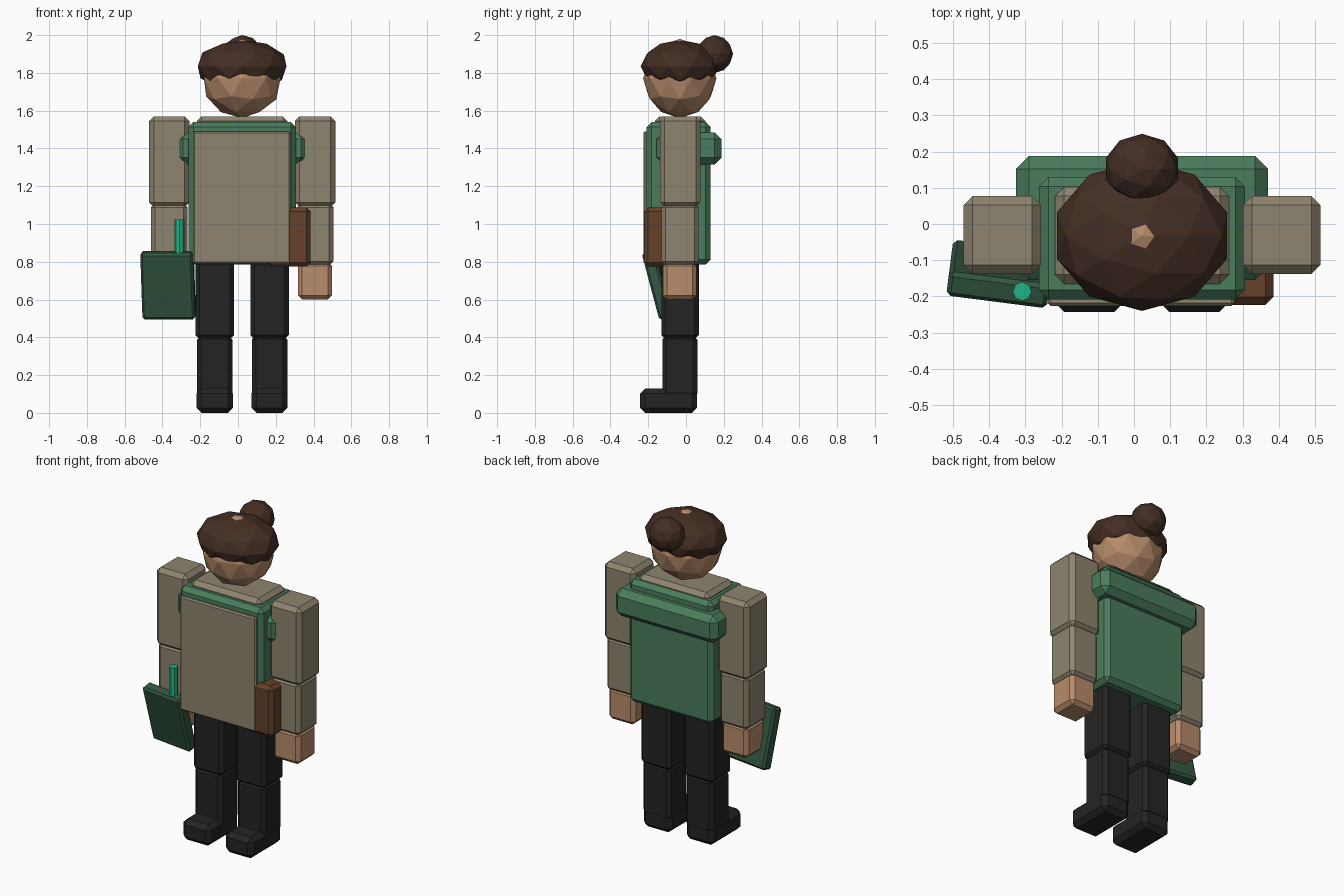
import bpy
import bmesh
import math
from mathutils import Matrix, Vector

cube = bpy.data.objects.get("Cube")
if cube:
    bpy.data.objects.remove(cube, do_unlink=True)

CX = 0.022  # the body's centre line


def linear(c):
    c /= 255
    return c / 12.92 if c <= 0.04045 else ((c + 0.055) / 1.055) ** 2.4


def material(name, *rgb):
    color = tuple(linear(c) for c in rgb) + (1.0,)
    mat = bpy.data.materials.new(name)
    mat.use_nodes = True
    mat.diffuse_color = color
    mat.node_tree.nodes["Principled BSDF"].inputs["Base Color"].default_value = color
    return mat


khaki = material("khaki cloth", 142, 133, 110)
green = material("green canvas", 74, 124, 92)
dark_green = material("dark green cover", 50, 86, 63)
brown = material("brown leather", 100, 65, 42)
skin = material("skin", 184, 140, 107)
hair_brown = material("hair brown", 68, 46, 36)
black = material("black cloth", 36, 36, 36)
teal = material("teal", 34, 178, 134)


def finish(name, bm, mat):
    mesh = bpy.data.meshes.new(name)
    bm.to_mesh(mesh)
    bm.free()
    mesh.materials.append(mat)
    obj = bpy.data.objects.new(name, mesh)
    bpy.context.collection.objects.link(obj)
    return obj


def box(name, mat, x, y, z, bevel=0.022):
    """Chamfered block spanning the given (low, high) ranges."""
    spans = (x, y, z)
    bm = bmesh.new()
    bmesh.ops.create_cube(bm, size=1)
    bmesh.ops.scale(bm, vec=[b - a for a, b in spans], verts=bm.verts)
    bmesh.ops.bevel(bm, geom=bm.edges[:], offset=bevel, segments=1,
                    affect='EDGES', profile=0.5)
    obj = finish(name, bm, mat)
    obj.location = [(a + b) / 2 for a, b in spans]
    return obj


def ball(name, mat, center, radii):
    """Faceted ellipsoid."""
    bm = bmesh.new()
    bmesh.ops.create_icosphere(bm, subdivisions=2, radius=1)
    bmesh.ops.scale(bm, vec=radii, verts=bm.verts)
    obj = finish(name, bm, mat)
    obj.location = center
    return obj


def centred(half):
    return (CX - half, CX + half)


# Limbs, one set per side
for side, sign in (("left", 1), ("right", -1)):
    def limb(part, mat, offset, half, y, z, bevel=0.022):
        mid = CX + sign * offset
        box(f"{side}_{part}", mat, (mid - half, mid + half), y, z, bevel)

    limb("thigh", black, 0.145, 0.102, (-0.13, 0.068), (0.39, 0.86))
    limb("shin", black, 0.145, 0.094, (-0.125, 0.06), (0.08, 0.41))
    limb("shoe", black, 0.145, 0.096, (-0.243, 0.058), (0, 0.13), 0.027)
    limb("upper_arm", khaki, 0.386, 0.107, (-0.138, 0.077), (1.09, 1.57), 0.025)
    limb("forearm", khaki, 0.386, 0.097, (-0.13, 0.066), (0.78, 1.11))
    limb("hand", skin, 0.386, 0.09, (-0.123, 0.056), (0.6, 0.8))

# Torso, vest, front panel and shoulder roll
box("torso", khaki, centred(0.24), (-0.165, 0.102), (0.8, 1.57), 0.025)
box("vest", green, centred(0.284), (-0.208, 0.13), (0.785, 1.54), 0.026)
box("front_panel", khaki, (-0.238, 0.277), (-0.226, -0.195), (0.79, 1.49), 0.008)
box("shoulder_roll", green, centred(0.348), (-0.155, 0.188), (1.315, 1.485), 0.036)

# Hip pouch
box("hip_pouch", brown, (0.15, 0.385), (-0.223, -0.09), (0.775, 1.088))

# Head, hair and bun
ball("head", skin, (CX, -0.033, 1.77), (0.213, 0.194, 0.209))
ball("hair", hair_brown, (CX, -0.032, 1.835), (0.247, 0.208, 0.14))
ball("hair_bun", hair_brown, (CX, 0.152, 1.9), (0.105, 0.097, 0.1))

# Book held at the right hand, leaning forward at the top
book = box("book", dark_green, (-0.51, -0.23), (-0.173, -0.103), (0.495, 0.858), 0.012)
book.rotation_euler = (math.radians(15), 0, math.radians(-7.3))

# Pen standing on the book
bm = bmesh.new()
bmesh.ops.create_cone(bm, cap_ends=True, segments=8, radius1=0.026,
                      radius2=0.026, depth=0.2)
pen = finish("pen", bm, teal)
pen.location = (-0.309, -0.186, 0.924)
